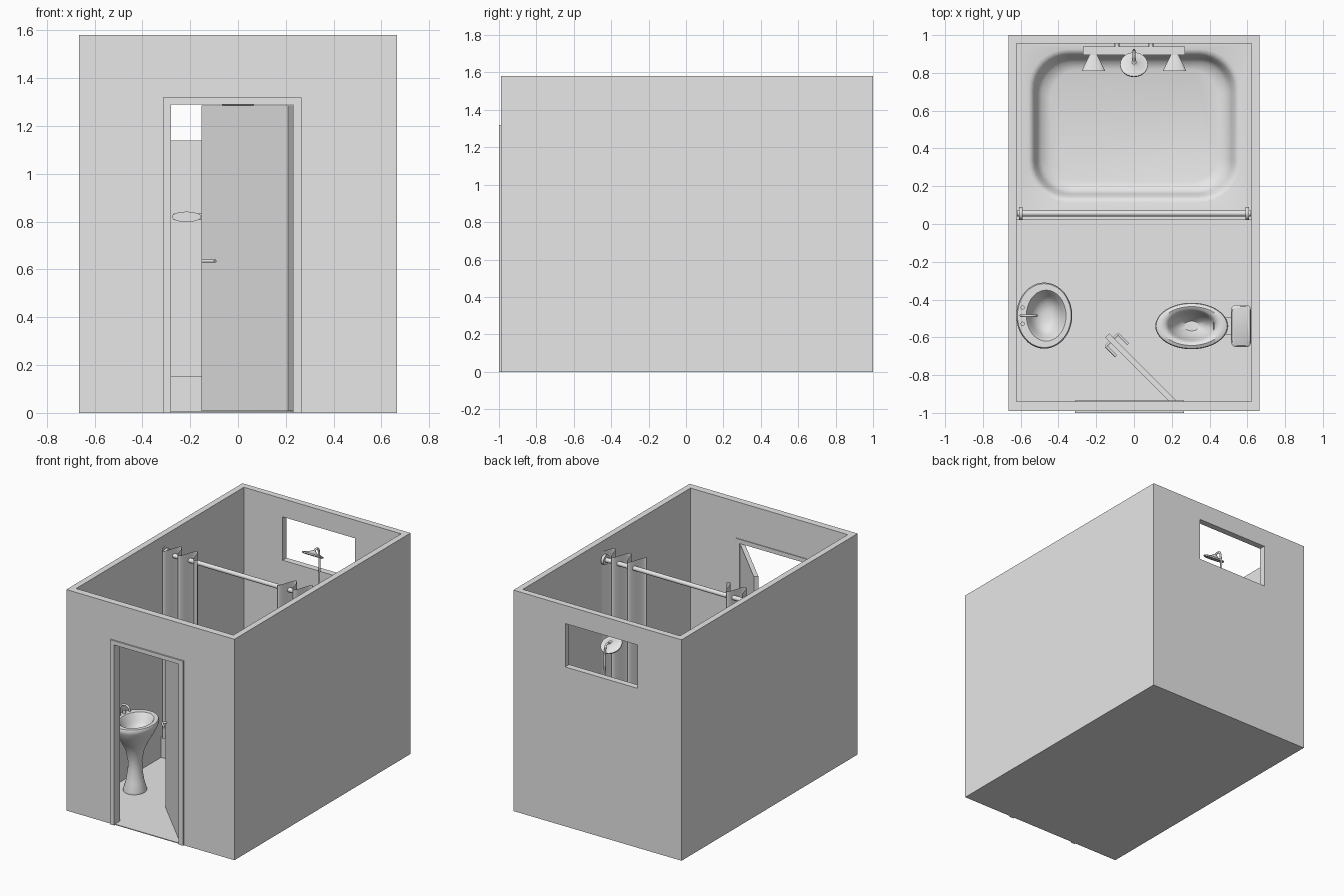
import bpy, bmesh, math
from mathutils import Vector, Matrix

old = bpy.data.objects.get("Cube")
if old:
    bpy.data.objects.remove(old, do_unlink=True)

GREY = (0.8, 0.8, 0.8, 1)
grey = bpy.data.materials.new("plain_grey")
grey.use_nodes = True
grey.diffuse_color = GREY
grey.node_tree.nodes["Principled BSDF"].inputs["Base Color"].default_value = GREY


def finish(name, bm, smooth=True):
    """Turn a bmesh into a shaded object."""
    bmesh.ops.recalc_face_normals(bm, faces=bm.faces)
    mesh = bpy.data.meshes.new(name)
    bm.to_mesh(mesh)
    bm.free()
    mesh.materials.append(grey)
    obj = bpy.data.objects.new(name, mesh)
    bpy.context.collection.objects.link(obj)
    bpy.ops.object.select_all(action='DESELECT')
    obj.select_set(True)
    bpy.context.view_layer.objects.active = obj
    if smooth:
        bpy.ops.object.shade_smooth_by_angle(angle=math.radians(40))
    return obj


def box(name, x0, x1, y0, y1, z0, z1, matrix=Matrix()):
    bm = bmesh.new()
    size = Matrix.Diagonal((x1 - x0, y1 - y0, z1 - z0, 1))
    place = Matrix.Translation(((x0 + x1) / 2, (y0 + y1) / 2, (z0 + z1) / 2))
    bmesh.ops.create_cube(bm, size=1, matrix=matrix @ place @ size)
    return finish(name, bm, False)


def ellipse(cx, cy, rx, ry, z, n=40):
    steps = [2 * math.pi * i / n for i in range(n)]
    return [(cx + rx * math.cos(a), cy + ry * math.sin(a), z) for a in steps]


def rounded(cx, cy, hx, hy, r, z, n=8):
    pts = []
    for q, (sx, sy) in enumerate([(1, 1), (-1, 1), (-1, -1), (1, -1)]):
        for i in range(n + 1):
            a = math.pi / 2 * (q + i / n)
            pts.append((cx + sx * (hx - r) + r * math.cos(a),
                        cy + sy * (hy - r) + r * math.sin(a), z))
    return pts


def loft(name, rings, matrix=Matrix()):
    """Skin a stack of equal rings and cap both ends."""
    bm = bmesh.new()
    loops = [[bm.verts.new(matrix @ Vector(p)) for p in ring] for ring in rings]
    n = len(loops[0])
    for a, b in zip(loops, loops[1:]):
        for i in range(n):
            j = (i + 1) % n
            bm.faces.new((a[i], a[j], b[j], b[i]))
    bm.faces.new(loops[0])
    bm.faces.new(loops[-1])
    return finish(name, bm)


def rod(name, a, b, r0, r1=None, squash=1):
    """Round bar or cone between two points; squash flattens it in z."""
    a, b = Vector(a), Vector(b)
    bm = bmesh.new()
    turn = (b - a).to_track_quat('Z', 'Y').to_matrix().to_4x4()
    bmesh.ops.create_cone(bm, cap_ends=True, segments=20, radius1=r0,
                          radius2=r0 if r1 is None else r1, depth=(b - a).length)
    mid = Matrix.Translation((a + b) / 2)
    bm.transform(mid @ Matrix.Diagonal((1, 1, squash, 1)) @ turn)
    return finish(name, bm)


def pipe(name, points, radius):
    """Smooth bent tube through a few points."""
    curve = bpy.data.curves.new(name, 'CURVE')
    curve.dimensions = '3D'
    curve.bevel_depth = radius
    curve.bevel_resolution = 3
    curve.use_fill_caps = True
    s = curve.splines.new('BEZIER')
    s.bezier_points.add(len(points) - 1)
    for bp, p in zip(s.bezier_points, points):
        bp.co = p
        bp.handle_left_type = bp.handle_right_type = 'AUTO'
    curve.materials.append(grey)
    obj = bpy.data.objects.new(name, curve)
    bpy.context.collection.objects.link(obj)


# Room shell with the interior, doorway and window cut out
walls = box("walls", -0.665, 0.665, -0.99, 1, 0, 1.58)
for cut in [(-0.622, 0.622, -0.94, 0.955, 0.006, 2),
            (-0.28, 0.23, -1.2, -0.8, 0.006, 1.29),
            (-0.315, 0.255, 0.8, 1.2, 1.14, 1.45)]:
    cutter = box("cutter", *cut)
    mod = walls.modifiers.new("cut", 'BOOLEAN')
    mod.object = cutter
    mod.solver = 'EXACT'
    bpy.context.view_layer.objects.active = walls
    bpy.ops.object.modifier_apply(modifier=mod.name)
    bpy.data.objects.remove(cutter, do_unlink=True)

# Door trim on both wall faces
for side, y0, y1 in (("outer", -1, -0.99), ("inner", -0.94, -0.934)):
    box(side + "_trim_right", -0.313, -0.28, y0, y1, 0, 1.32)
    box(side + "_trim_left", 0.23, 0.265, y0, y1, 0, 1.32)
    box(side + "_trim_top", -0.28, 0.23, y0, y1, 1.29, 1.32)

# Door standing half open, with a lever handle on both faces
swing = Matrix.Translation((0.23, -0.94, 0)) @ Matrix.Rotation(math.radians(-45), 4, 'Z')
box("door", -0.51, 0, -0.03, 0, 0.008, 1.285, swing)
for face, side in ((-0.03, -1), (0, 1)):
    tip = face + side * 0.03
    pts = [(-0.475, face, 0.635), (-0.475, tip, 0.635), (-0.4, tip, 0.635)]
    pts = [swing @ Vector(p) for p in pts]
    rod("handle_stem", pts[0], pts[1], 0.007)
    rod("handle_lever", pts[1], pts[2], 0.007)

# Bathtub filling the back of the room
tub_y = 0.4875
loft("bathtub", [
    rounded(0, tub_y, 0.622, 0.4675, 0.001, 0.006),
    rounded(0, tub_y, 0.622, 0.4675, 0.001, 0.155),
    rounded(0, 0.52, 0.56, 0.405, 0.21, 0.155),
    rounded(0, 0.52, 0.545, 0.39, 0.2, 0.15),
    rounded(0, 0.52, 0.53, 0.375, 0.19, 0.135),
    rounded(0, 0.52, 0.515, 0.36, 0.18, 0.08),
    rounded(0, 0.52, 0.49, 0.34, 0.17, 0.045),
    rounded(0, 0.52, 0.44, 0.3, 0.15, 0.03)])

# Curtain rail, wall brackets and gathered curtains
rod("curtain_rail", (-0.62, 0.056, 1.455), (0.62, 0.056, 1.455), 0.016)
for side, sx in (("left", 1), ("right", -1)):
    rod(side + "_rail_flange", (sx * 0.59, 0.056, 1.455), (sx * 0.61, 0.056, 1.455), 0.035)
    bm = bmesh.new()
    rows = []
    for z in (0.17, 1.51):
        row = []
        for i in range(61):
            x = 0.62 - 0.305 * i / 60
            y = 0.037 - 0.063 * math.cos(2 * math.pi * (x - 0.58) / 0.125)
            row.append(bm.verts.new((sx * x, y, z)))
        rows.append(row)
    for i in range(60):
        bm.faces.new((rows[0][i], rows[0][i + 1], rows[1][i + 1], rows[1][i]))
    finish(side + "_curtain", bm)

# Shower mixer, riser and tilted head
box("mixer_bar", -0.27, 0.27, 0.895, 0.94, 0.807, 0.833)
for sx in (-1, 1):
    rod("mixer_mount", (sx * 0.09, 0.93, 0.82), (sx * 0.09, 0.957, 0.82), 0.012)
    rod("mixer_knob", (sx * 0.215, 0.897, 0.82), (sx * 0.215, 0.81, 0.82), 0.02, 0.062, 0.35)
pipe("shower_riser", [(0, 0.915, 0.82), (0, 0.915, 1.1), (0, 0.915, 1.29),
                      (0, 0.9, 1.33), (0, 0.85, 1.325)], 0.007)
tilt = Matrix.Translation((0, 0.845, 1.31)) @ Matrix.Rotation(math.radians(-30), 4, 'X')
loft("shower_head", [ellipse(0, 0, r, r, z) for r, z in
                     ((0.065, -0.012), (0.073, -0.008), (0.073, 0), (0.025, 0.012), (0.012, 0.025))], tilt)

# Washbasin on a waisted pedestal
sx, sy = -0.475, -0.485
loft("washbasin", [ellipse(sx + dx, sy, rx, ry, z) for dx, rx, ry, z in (
    (0, 0.075, 0.08, 0.006), (0, 0.075, 0.08, 0.02), (0, 0.06, 0.064, 0.07),
    (0, 0.046, 0.05, 0.16), (0, 0.045, 0.05, 0.22), (0, 0.06, 0.066, 0.3),
    (0, 0.085, 0.1, 0.36), (0, 0.12, 0.145, 0.42), (0, 0.142, 0.169, 0.47),
    (0, 0.148, 0.175, 0.495), (0, 0.142, 0.169, 0.507), (0.01, 0.105, 0.135, 0.507),
    (0.01, 0.096, 0.124, 0.495), (0.01, 0.08, 0.105, 0.45),
    (0.01, 0.05, 0.07, 0.415), (0.01, 0.02, 0.03, 0.405))])
pipe("basin_spout", [(-0.595, sy, 0.5), (-0.595, sy, 0.56), (-0.57, sy, 0.59),
                     (-0.53, sy, 0.585), (-0.515, sy, 0.555)], 0.007)
for dy in (-0.043, 0.043):
    rod("basin_tap", (-0.59, sy + dy, 0.5), (-0.59, sy + dy, 0.53), 0.011)

# Toilet bowl with rounded seat
tx, ty = 0.305, -0.54
loft("toilet_bowl", [ellipse(tx + dx, ty, rx, ry, z) for dx, rx, ry, z in (
    (0, 0.085, 0.065, 0), (0, 0.085, 0.065, 0.02), (0.01, 0.075, 0.055, 0.08),
    (0.01, 0.1, 0.07, 0.14), (0, 0.15, 0.1, 0.2), (0, 0.18, 0.116, 0.245),
    (0, 0.192, 0.123, 0.262), (0, 0.188, 0.119, 0.274), (0, 0.165, 0.103, 0.282),
    (0, 0.14, 0.09, 0.276), (0, 0.125, 0.081, 0.262), (0, 0.115, 0.073, 0.235),
    (0, 0.08, 0.05, 0.17), (0, 0.04, 0.026, 0.14))])

# Cistern, lid and the link to the bowl
box("toilet_link", 0.42, 0.56, ty - 0.045, ty + 0.045, 0.16, 0.255)
loft("cistern", [rounded(0.567, ty, hx, hy, 0.025, z) for hx, hy, z in (
    (0.045, 0.1, 0.24), (0.05, 0.107, 0.26), (0.05, 0.107, 0.46))])
loft("cistern_lid", [rounded(0.567, ty, hx, hy, 0.028, z) for hx, hy, z in (
    (0.053, 0.112, 0.46), (0.053, 0.112, 0.478), (0.047, 0.104, 0.486))])
